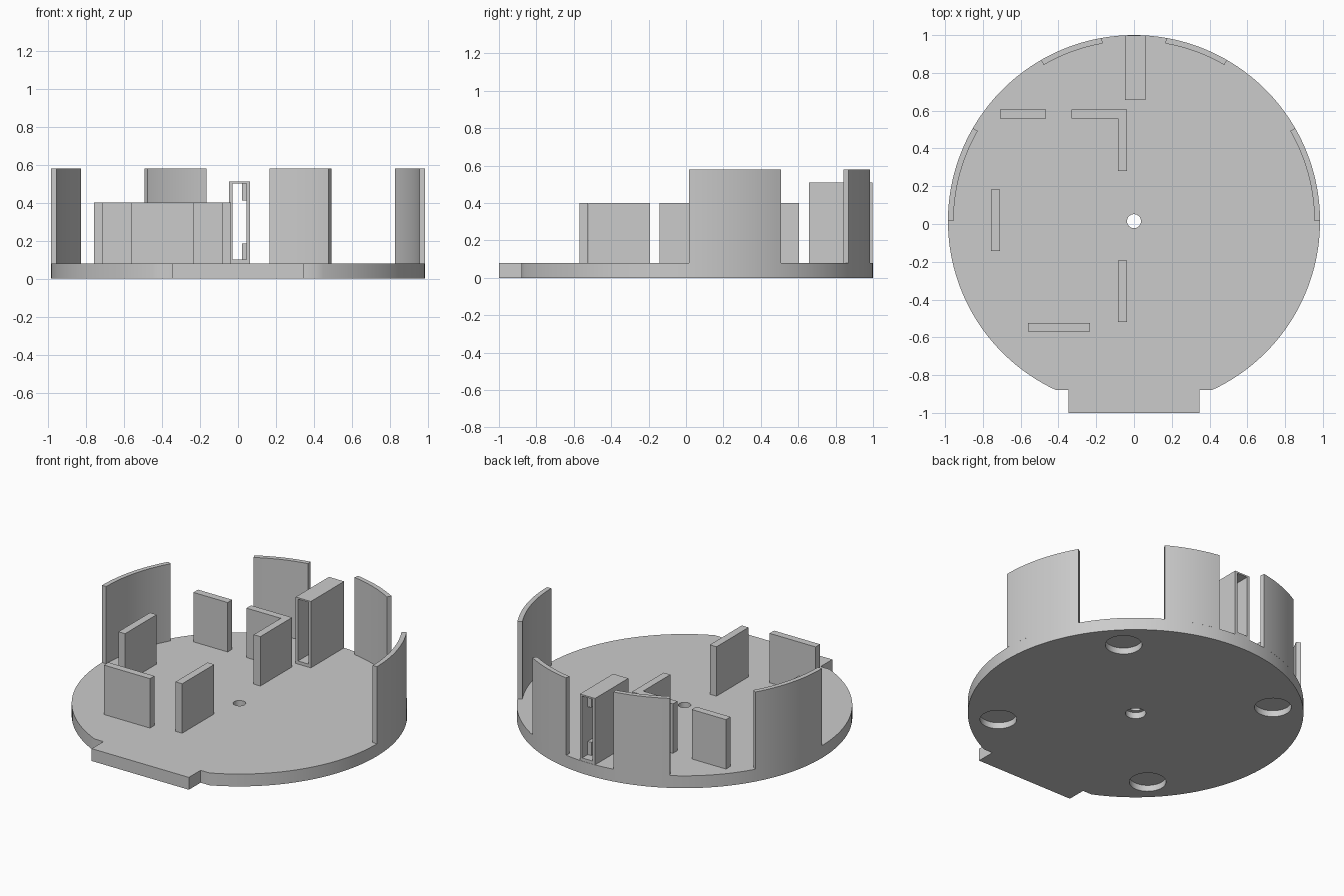
import bpy, bmesh
from math import sin, cos, radians, degrees, asin
from mathutils import Matrix

cube = bpy.data.objects.get("Cube")
if cube:
    bpy.data.objects.remove(cube, do_unlink=True)

CY, R, WALL_IN = 0.015, 0.985, 0.955   # disc centre, disc radius, rim inner radius
BASE = 0.08                            # plate thickness

grey = bpy.data.materials.new("plain grey")
grey.use_nodes = True
GREY = (0.6, 0.6, 0.6, 1)
grey.diffuse_color = GREY
grey.node_tree.nodes["Principled BSDF"].inputs["Base Color"].default_value = GREY


def finish(name, bm):
    bmesh.ops.recalc_face_normals(bm, faces=bm.faces)
    mesh = bpy.data.meshes.new(name)
    bm.to_mesh(mesh)
    bm.free()
    mesh.materials.append(grey)
    obj = bpy.data.objects.new(name, mesh)
    bpy.context.collection.objects.link(obj)
    return obj


def prism(name, outline, z0, z1):
    """Extrude an xy outline from z0 to z1."""
    bm = bmesh.new()
    face = bm.faces.new([bm.verts.new((x, y, z0)) for x, y in outline])
    top = bmesh.ops.extrude_face_region(bm, geom=[face])["geom"]
    verts = [v for v in top if isinstance(v, bmesh.types.BMVert)]
    bmesh.ops.translate(bm, verts=verts, vec=(0, 0, z1 - z0))
    return finish(name, bm)


def box(name, x0, x1, y0, y1, z0, z1):
    return prism(name, [(x0, y0), (x1, y0), (x1, y1), (x0, y1)], z0, z1)


def cylinder(name, x, y, r, z0, z1):
    bm = bmesh.new()
    bmesh.ops.create_cone(bm, cap_ends=True, segments=48, radius1=r, radius2=r, depth=z1 - z0,
                          matrix=Matrix.Translation((x, y, (z0 + z1) / 2)))
    return finish(name, bm)


def arc(r, a0, a1, n):
    angles = [radians(a0 + (a1 - a0) * i / n) for i in range(n + 1)]
    return [(r * cos(a), CY + r * sin(a)) for a in angles]


def combine(obj, tool, operation):
    mod = obj.modifiers.new(operation.lower(), "BOOLEAN")
    mod.operation, mod.solver, mod.object = operation, "EXACT", tool
    bpy.context.view_layer.objects.active = obj
    bpy.ops.object.modifier_apply(modifier=mod.name)
    bpy.data.objects.remove(tool, do_unlink=True)


def smooth(obj):
    bpy.ops.object.select_all(action="DESELECT")
    obj.select_set(True)
    bpy.context.view_layer.objects.active = obj
    bpy.ops.object.shade_smooth_by_angle(angle=radians(30))


# Round base plate with a flattened front and a tab
FLAT, TAB = -0.88, 0.348
start = degrees(asin((FLAT - CY) / R))
outline = arc(R, start, 180 - start, 128)
outline += [(-TAB, FLAT), (-TAB, -1), (TAB, -1), (TAB, FLAT)]
base = prism("base_plate", outline, 0, BASE)

# Stepped centre hole and four shallow round recesses underneath
combine(base, cylinder("centre_hole", 0, CY, 0.037, -0.1, 0.2), "DIFFERENCE")
combine(base, cylinder("centre_counterbore", 0, CY, 0.06, -0.1, 0.04), "DIFFERENCE")
for sx in (-1, 1):
    for sy in (-1, 1):
        recess = cylinder("recess", sx * 0.572, CY + sy * 0.572, 0.108, -0.1, 0.04)
        combine(base, recess, "DIFFERENCE")
smooth(base)

# Curved rim walls, mirrored left and right
for side, sx in (("left", 1), ("right", -1)):
    for place, a0 in (("side", 0), ("back", 60)):
        ring = arc(R, a0, a0 + (30 if a0 == 0 else 20), 24)
        ring += arc(WALL_IN, a0 + (30 if a0 == 0 else 20), a0, 24)
        wall = prism(f"{side}_{place}_rim_wall", [(sx * x, y) for x, y in ring], BASE, 0.58)
        smooth(wall)

# Upright holding plates on the deck
TOP = 0.4
box("back_plate", -0.71, -0.465, 0.558, 0.605, BASE, TOP)
box("right_plate", -0.758, -0.71, -0.142, 0.182, BASE, TOP)
box("front_plate", -0.562, -0.232, -0.57, -0.524, BASE, TOP)
box("inner_plate", -0.084, -0.036, -0.52, -0.192, BASE, TOP)
prism("corner_plate", [(-0.33, 0.558), (-0.084, 0.558), (-0.084, 0.28),
                       (-0.036, 0.28), (-0.036, 0.605), (-0.33, 0.605)], BASE, TOP)

# Narrow hollow housing, open at both ends
housing = box("switch_housing", -0.047, 0.062, 0.657, 0.998, BASE, 0.51)
combine(housing, box("tunnel", -0.03, 0.046, 0.5, 1.2, 0.1, 0.5), "DIFFERENCE")
# Stops inside the housing at floor and ceiling
box("lower_stop", 0.02, 0.046, 0.72, 0.94, 0.1, 0.185)
box("upper_stop", 0.02, 0.046, 0.72, 0.94, 0.41, 0.5)
